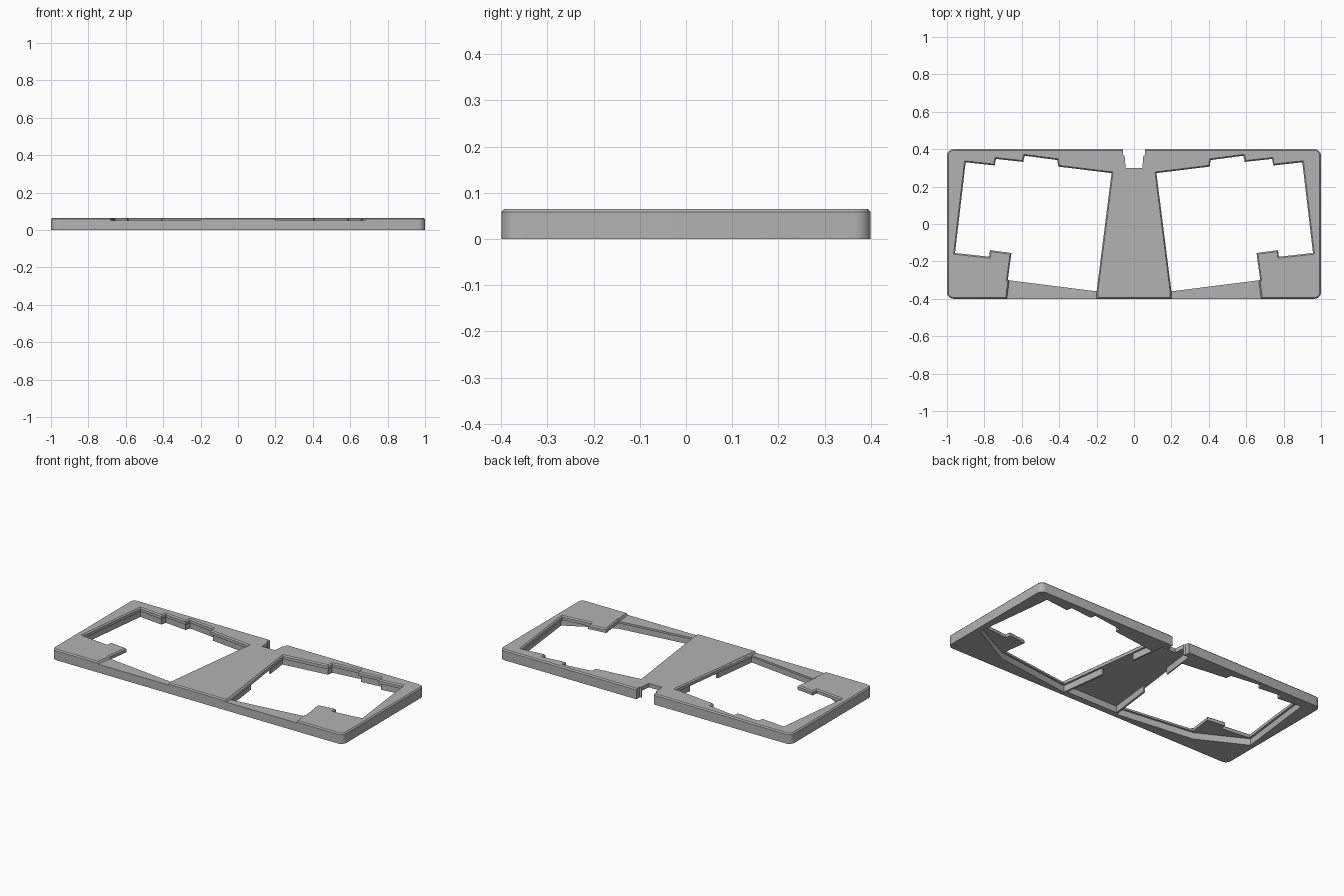
import bpy, bmesh, math
from mathutils import Vector

if "Cube" in bpy.data.objects:
    bpy.data.objects.remove(bpy.data.objects["Cube"])

TOP, CEILING, CHAMFER = 0.065, 0.04, 0.007

grey = bpy.data.materials.new("plain grey")
grey.use_nodes = True
grey.diffuse_color = (0.45, 0.45, 0.45, 1)
grey.node_tree.nodes["Principled BSDF"].inputs["Base Color"].default_value = (0.45, 0.45, 0.45, 1)


def counter_clockwise(pts):
    area = sum(a[0] * b[1] - b[0] * a[1] for a, b in zip(pts, pts[1:] + pts[:1]))
    return pts if area > 0 else pts[::-1]


def offset(pts, d):
    """Push a counter-clockwise outline outward by d with mitred corners."""
    out = []
    for i, p in enumerate(pts):
        p, a, b = Vector(p), Vector(pts[i - 1]), Vector(pts[(i + 1) % len(pts)])
        u, v = (p - a).normalized(), (b - p).normalized()
        n1, n2 = Vector((u.y, -u.x)), Vector((v.y, -v.x))
        out.append(p + (n1 + n2) * d / (1 + n1.dot(n2)))
    return out


def loft(name, pts, levels):
    """Stack copies of an outline; each level is (z, outward offset)."""
    pts = counter_clockwise(pts)
    bm = bmesh.new()
    rings = [[bm.verts.new((q[0], q[1], z)) for q in offset(pts, d)] for z, d in levels]
    for low, high in zip(rings, rings[1:]):
        for i in range(len(pts)):
            j = (i + 1) % len(pts)
            bm.faces.new((low[i], low[j], high[j], high[i]))
    bm.faces.new(rings[0][::-1])
    bm.faces.new(rings[-1])
    mesh = bpy.data.meshes.new(name)
    bm.to_mesh(mesh)
    bm.free()
    mesh.materials.append(grey)
    obj = bpy.data.objects.new(name, mesh)
    bpy.context.collection.objects.link(obj)
    return obj


def rounded(pts, radius, steps):
    """Round every corner of a convex outline."""
    out = []
    for i, p in enumerate(pts):
        p, a, b = Vector(p), Vector(pts[i - 1]), Vector(pts[(i + 1) % len(pts)])
        s, e = p + (a - p).normalized() * radius, p + (b - p).normalized() * radius
        c = s + e - p
        for k in range(steps + 1):
            t = math.pi / 2 * k / steps
            out.append(c + (s - c) * math.cos(t) + (e - c) * math.sin(t))
    return out


def circle(x, y, r):
    return [(x + r * math.cos(math.tau * i / 12), y + r * math.sin(math.tau * i / 12)) for i in range(12)]


# Case plate with rounded corners and a chamfered top rim
plate = loft("case_plate", rounded([(-1, -0.4), (1, -0.4), (1, 0.4), (-1, 0.4)], 0.035, 6),
             [(0, 0), (TOP - CHAMFER, 0), (TOP, -CHAMFER)])


def cut(name, pts, levels):
    cutter = loft(name, pts, levels)
    cutter.hide_render = True
    cutter.hide_set(True)
    mod = plate.modifiers.new(name, "BOOLEAN")
    mod.operation, mod.solver, mod.object = "DIFFERENCE", "EXACT", cutter
    bpy.context.view_layer.objects.active = plate
    bpy.ops.object.modifier_apply(modifier=name)
    bpy.data.objects.remove(cutter)


# Stepped back edge and outer edge of a key opening, then the corner tab
back_edge = [(0.12, 0.272), (0.405, 0.307), (0.41, 0.342), (0.585, 0.365), (0.592, 0.332),
             (0.738, 0.348), (0.745, 0.313), (0.9, 0.33)]
tab = [(0.957, -0.155), (0.775, -0.175), (0.77, -0.14), (0.655, -0.155), (0.675, -0.30)]
opening = back_edge + tab + [(0.2, -0.36)]
pocket = back_edge + [(0.957, -0.155), (0.68, -0.30), (0.2, -0.36)]
recess = [(0.2, -0.5), (0.685, -0.5), (0.68, -0.4), (0.665, -0.29), (0.6, -0.25), (0.25, -0.25), (0.2, -0.34)]

for side in (-1, 1):
    def mirrored(pts):
        return [(side * x, y) for x, y in pts]
    # Opening with a chamfered top edge
    cut("opening", mirrored(opening),
        [(-0.1, 0), (TOP - CHAMFER, 0), (TOP, CHAMFER), (TOP + 0.01, CHAMFER)])
    # Wider pocket on the underside
    cut("under_pocket", mirrored(pocket), [(-0.1, 0.012), (CEILING, 0.012)])
    # Lowered front strip
    cut("front_recess", mirrored(recess), [(0.052, 0), (0.08, 0.015)])
    # Small screw holes in the corners and the tab
    for x, y in ((0.965, 0.365), (0.965, -0.365), (0.7, -0.17)):
        cut("screw_hole", circle(side * x, y, 0.007), [(-0.1, 0), (0.05, 0)])

# Hollow under the centre and a cable channel joining it to both openings
cut("centre_hollow", [(-0.175, -0.36), (0.175, -0.36), (0.09, 0.36), (-0.09, 0.36)],
    [(-0.1, 0), (CEILING, 0)])
cut("cable_channel", [(-0.25, -0.09), (0.25, -0.09), (0.25, 0.14), (-0.25, 0.14)],
    [(-0.1, 0), (CEILING, 0)])

# Stepped connector notch in the back edge
cut("connector_notch", [(-0.045, 0.3), (0.045, 0.3), (0.05, 0.365), (0.06, 0.37), (0.06, 0.5),
                        (-0.06, 0.5), (-0.06, 0.37), (-0.05, 0.365)], [(-0.1, 0), (0.1, 0)])

# Smooth the rounded corners and keep the other edges sharp
bpy.ops.object.select_all(action="DESELECT")
plate.select_set(True)
bpy.context.view_layer.objects.active = plate
bpy.ops.object.shade_smooth_by_angle(angle=math.radians(30))
